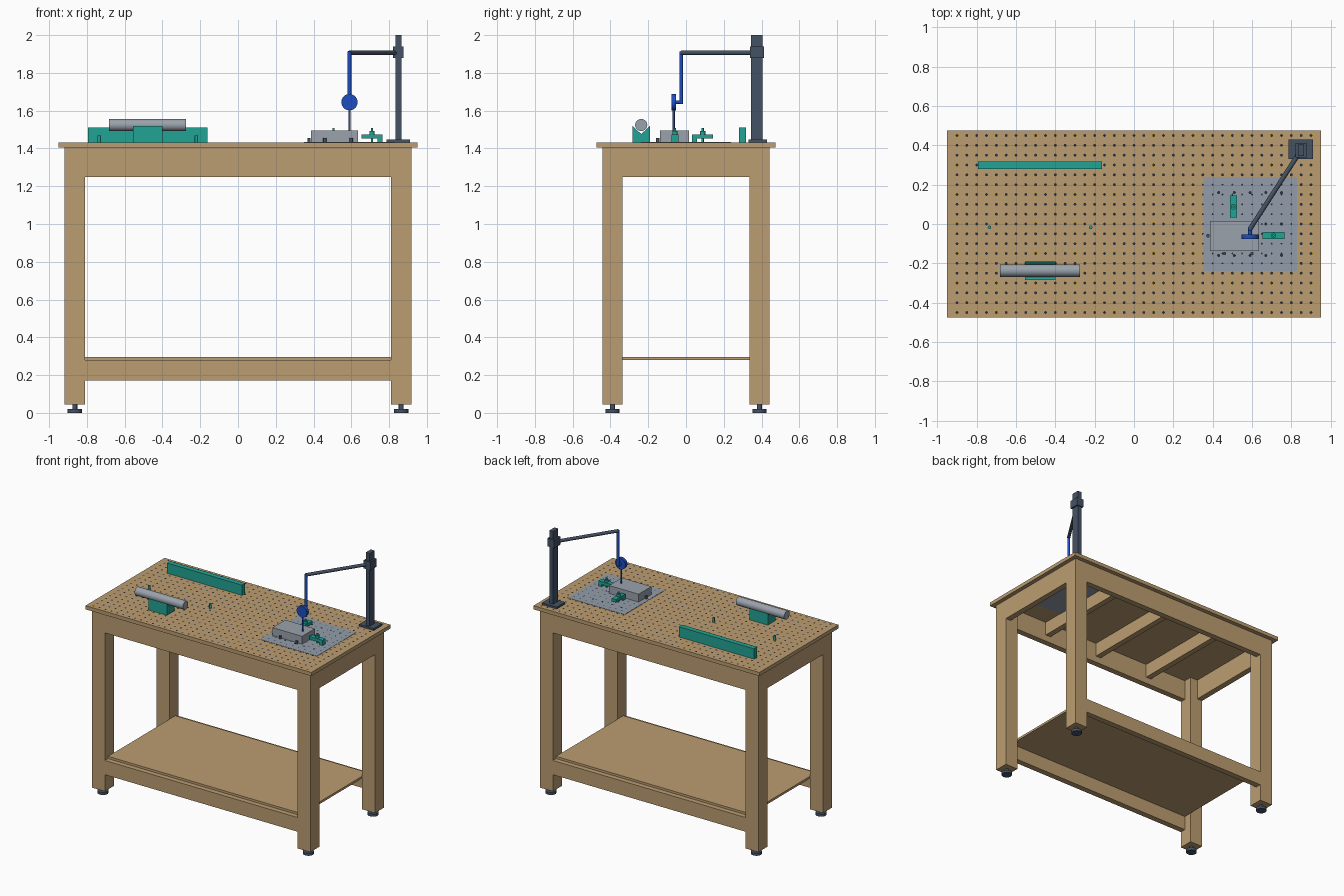
import bpy, bmesh, math
from mathutils import Vector, Matrix

cube = bpy.data.objects.get("Cube")
if cube:
    bpy.data.objects.remove(cube, do_unlink=True)


def material(name, rgb):
    m = bpy.data.materials.new(name)
    m.use_nodes = True
    m.diffuse_color = (*rgb, 1)
    m.node_tree.nodes["Principled BSDF"].inputs["Base Color"].default_value = (*rgb, 1)
    return m


wood = material("wood", (0.50, 0.34, 0.165))
teal = material("teal", (0.016, 0.37, 0.30))
slate = material("slate", (0.06, 0.085, 0.13))
blue = material("blue", (0.012, 0.075, 0.52))
steel = material("steel", (0.32, 0.36, 0.41))
plate_grey = material("plate grey", (0.29, 0.34, 0.40))
hole_dark = material("hole dark", (0.02, 0.026, 0.04))
brass = material("brass", (0.56, 0.33, 0.03))


def finish(name, bm, *mats):
    bmesh.ops.recalc_face_normals(bm, faces=bm.faces)
    me = bpy.data.meshes.new(name)
    bm.to_mesh(me)
    bm.free()
    ob = bpy.data.objects.new(name, me)
    bpy.context.scene.collection.objects.link(ob)
    for m in mats:
        me.materials.append(m)
    return ob


def box(name, mat, x, y, z):
    """Box from (low, high) pairs along each axis."""
    bm = bmesh.new()
    bmesh.ops.create_cube(bm, size=1)
    for v in bm.verts:
        v.co = [lo + (c + 0.5) * (hi - lo) for c, (lo, hi) in zip(v.co, (x, y, z))]
    return finish(name, bm, mat)


def rod(name, mat, a, b, r, sides=24):
    """Cylinder between two points, smooth around and sharp at the ends."""
    a, b = Vector(a), Vector(b)
    d = b - a
    bm = bmesh.new()
    m = Matrix.Translation((a + b) / 2) @ d.to_track_quat('Z', 'Y').to_matrix().to_4x4()
    bmesh.ops.create_cone(bm, cap_ends=True, segments=sides, radius1=r, radius2=r,
                          depth=d.length, matrix=m)
    for f in bm.faces:
        f.smooth = len(f.verts) == 4
    for e in bm.edges:
        e.smooth = all(f.smooth for f in e.link_faces)
    return finish(name, bm, mat)


TOP = 1.432      # work surface
UNDER = 1.404    # underside of the top
LX, LY, LEG = 0.918, 0.443, 0.108
IX, IY = LX - LEG, LY - LEG

# Table top, with the plate let into it
box("table_top", wood, (-0.95, 0.95), (-0.475, 0.475), (UNDER, TOP))
box("metal_plate", plate_grey, (0.35, 0.83), (-0.238, 0.238), (UNDER - 0.002, TOP + 0.002))


def span(side, inner, outer):
    return tuple(sorted((side * inner, side * outer)))


# Legs and levelling feet
for sx, xn in ((1, "left"), (-1, "right")):
    for sy, yn in ((1, "back"), (-1, "front")):
        tag = f"{yn}_{xn}"
        box(f"{tag}_leg", wood, span(sx, IX, LX), span(sy, IY, LY), (0.045, UNDER))
        cx, cy = sx * (LX - LEG / 2), sy * (LY - LEG / 2)
        rod(f"{tag}_foot_pad", slate, (cx, cy, 0), (cx, cy, 0.02), 0.038)
        rod(f"{tag}_foot_stem", slate, (cx, cy, 0.02), (cx, cy, 0.05), 0.013, 12)

# Aprons, lower rails, joists and shelf
for s, yn, xn in ((1, "back", "left"), (-1, "front", "right")):
    box(f"{yn}_apron", wood, (-IX, IX), span(s, LY - 0.045, LY), (1.25, UNDER))
    box(f"{xn}_apron", wood, span(s, LX - 0.045, LX), (-IY, IY), (1.25, UNDER))
    box(f"{yn}_lower_rail", wood, (-IX, IX), span(s, LY - 0.045, LY), (0.172, 0.28))
for i in (-1, 0, 1):
    x = i * 0.47
    box(f"joist_{i + 2}", wood, (x - 0.022, x + 0.022), (-0.398, 0.398), (1.30, UNDER))
box("shelf", wood, (-IX, IX), (-0.405, 0.405), (0.28, 0.297))

# Hole pattern, with brass inserts at regular places
bm = bmesh.new()


def disc(x, y, z, r, index):
    made = bmesh.ops.create_circle(bm, cap_ends=True, segments=8, radius=r,
                                   matrix=Matrix.Translation((x, y, z)))
    made["verts"][0].link_faces[0].material_index = index


for i in range(-18, 19):
    for j in range(-9, 10):
        x, y = i * 0.05, j * 0.05
        on_plate = 0.35 < x < 0.83 and abs(y) < 0.238
        z = TOP + (0.004 if on_plate else 0.002)
        if not on_plate and i % 4 == 2 and j % 3 == 0:
            disc(x, y, z - 0.001, 0.011, 1)
        disc(x, y, z, 0.005 if on_plate else 0.0075, 0)
for x in (0.43, 0.51, 0.59, 0.67, 0.75):
    for y in (-0.16, 0.0, 0.16):
        disc(x, y, TOP + 0.0045, 0.008, 0)
holes = finish("holes", bm, hole_dark, brass)

# Fence and locating pins
box("fence", teal, (-0.793, -0.162), (0.28, 0.318), (TOP, 1.51))
for n, x in (("right", -0.735), ("left", -0.22)):
    rod(f"{n}_pin", teal, (x, -0.017, TOP), (x, -0.017, 1.468), 0.009, 16)

# Vee block carrying a round bar
bm = bmesh.new()
profile = ((-0.047, TOP), (0.047, TOP), (0.047, 1.52), (0, 1.476), (-0.047, 1.52))
face = bm.faces.new([bm.verts.new((-0.555, -0.237 + y, z)) for y, z in profile])
ext = bmesh.ops.extrude_face_region(bm, geom=[face])
bmesh.ops.translate(bm, vec=(0.155, 0, 0),
                    verts=[v for v in ext["geom"] if isinstance(v, bmesh.types.BMVert)])
finish("vee_block", bm, teal)
rod("round_bar", steel, (-0.682, -0.237, 1.524), (-0.275, -0.237, 1.524), 0.032, 40)

# Workpiece and its stop pins
box("workpiece", steel, (0.387, 0.636), (-0.138, 0.016), (TOP, 1.494))
for n, (x, y) in enumerate(((0.46, -0.15), (0.60, -0.15), (0.376, -0.06))):
    rod(f"stop_pin_{n + 1}", slate, (x, y, TOP), (x, y, 1.455), 0.009, 12)


# Strap clamps: bar, heel, hub and stud
def clamp(name, cx, cy, ax, ay):
    def part(label, lo, hi, z):
        w = 0.018
        xs = sorted((cx + ax * lo, cx + ax * hi)) if ax else (cx - w, cx + w)
        ys = sorted((cy + ay * lo, cy + ay * hi)) if ay else (cy - w, cy + w)
        box(f"{name}_{label}", teal, xs, ys, z)
    part("bar", -0.056, 0.056, (1.452, 1.474))
    part("heel", 0.03, 0.056, (TOP, 1.452))
    rod(f"{name}_hub", teal, (cx, cy, 1.474), (cx, cy, 1.492), 0.014, 16)
    rod(f"{name}_stud", teal, (cx, cy, TOP), (cx, cy, 1.507), 0.006, 12)


clamp("side_clamp", 0.709, -0.058, 1, 0)
clamp("back_clamp", 0.506, 0.088, 0, -1)

# Indicator stand
box("stand_base", slate, (0.786, 0.91), (0.33, 0.43), (TOP, 1.447))
box("stand_column", slate, (0.833, 0.865), (0.345, 0.405), (1.447, 2.0))
box("arm_clamp", slate, (0.82, 0.877), (0.338, 0.412), (1.878, 1.94))
rod("arm", slate, (0.849, 0.375, 1.906), (0.59, -0.025, 1.906), 0.012, 16)

# Dial indicator
rod("hanger", blue, (0.59, -0.025, 1.635), (0.59, -0.025, 1.912), 0.01, 16)
rod("dial_link", blue, (0.59, -0.02, 1.645), (0.59, -0.055, 1.645), 0.01, 16)
rod("dial_body", blue, (0.59, -0.053, 1.645), (0.59, -0.077, 1.645), 0.043, 40)
rod("probe", blue, (0.59, -0.065, 1.61), (0.59, -0.065, 1.494), 0.006, 12)
